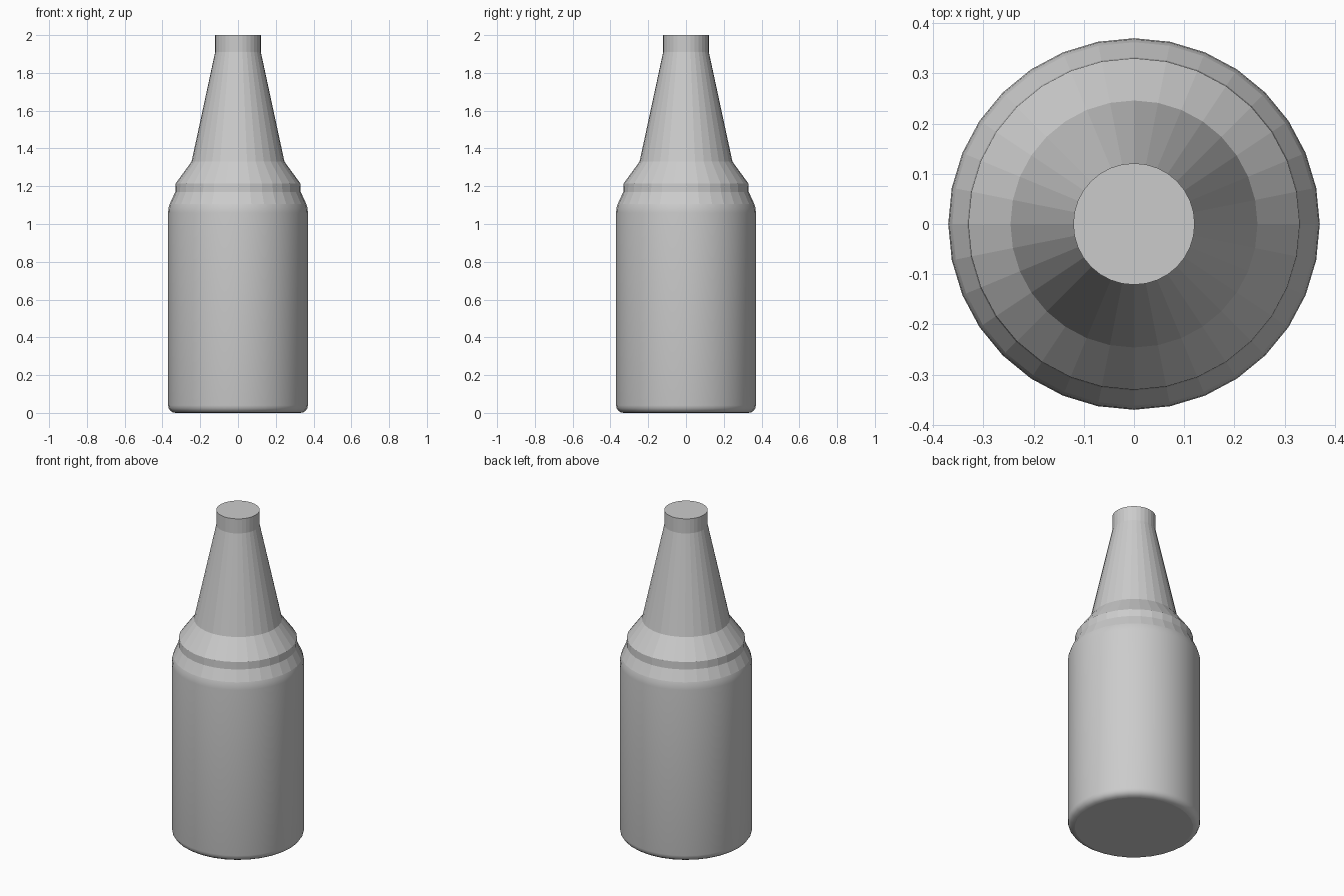
import bpy, bmesh, math

if "Cube" in bpy.data.objects:
    bpy.data.objects.remove(bpy.data.objects["Cube"])

SIDES = 32

grey = bpy.data.materials.new("plain_grey")
grey.diffuse_color = (0.6, 0.6, 0.6, 1)
grey.use_nodes = True
grey.node_tree.nodes["Principled BSDF"].inputs["Base Color"].default_value = grey.diffuse_color


def lathe(name, profile, smooth):
    """Revolve (radius, height) points into a closed solid."""
    bm = bmesh.new()
    rings = []
    for r, z in profile:
        rings.append([bm.verts.new((r * math.cos(2 * math.pi * i / SIDES),
                                    r * math.sin(2 * math.pi * i / SIDES), z))
                      for i in range(SIDES)])
    for low, high in zip(rings, rings[1:]):
        for i in range(SIDES):
            j = (i + 1) % SIDES
            f = bm.faces.new((low[i], low[j], high[j], high[i]))
            f.smooth = smooth(f.calc_center_median().z)
    bm.faces.new(rings[0][::-1])
    bm.faces.new(rings[-1])
    bm.normal_update()
    # keep strong profile corners sharp
    for e in bm.edges:
        if e.calc_face_angle(0) > math.radians(30):
            e.smooth = False
    mesh = bpy.data.meshes.new(name)
    bm.to_mesh(mesh)
    bm.free()
    mesh.materials.append(grey)
    ob = bpy.data.objects.new(name, mesh)
    bpy.context.collection.objects.link(ob)
    return ob


# rounded foot
profile = []
for k in range(5):
    a = math.pi / 2 * k / 4
    profile.append((0.33 + 0.04 * math.sin(a), 0.04 - 0.04 * math.cos(a)))
# body, shoulder, band, collar, neck and lip
profile += [(0.37, 1.06), (0.368, 1.085), (0.362, 1.105), (0.332, 1.17),
            (0.33, 1.215), (0.246, 1.33), (0.121, 1.91), (0.121, 2.0)]
lathe("bottle", profile, lambda z: z < 1.1)
